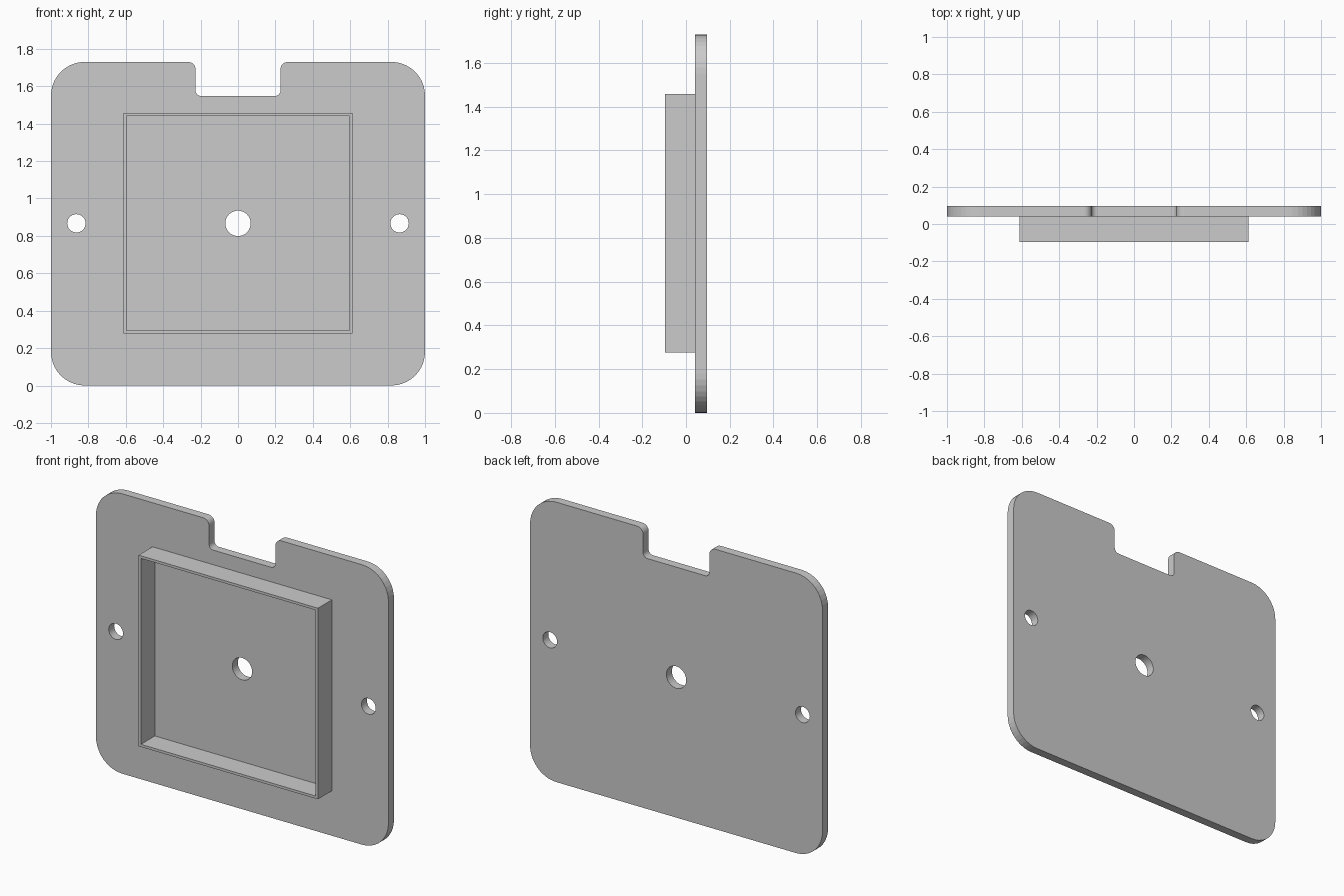
import bpy, bmesh, math
from mathutils import Vector

if "Cube" in bpy.data.objects:
    bpy.data.objects.remove(bpy.data.objects["Cube"])


def rounded(corners, steps=10):
    """Closed outline from (x, z, radius) corners, all right-angled."""
    pts = []
    for i, (x, z, r) in enumerate(corners):
        p = Vector((x, z))
        if r == 0:
            pts.append(p)
            continue
        a = (Vector(corners[i - 1][:2]) - p).normalized()
        b = (Vector(corners[(i + 1) % len(corners)][:2]) - p).normalized()
        centre = p + (a + b) * r
        for k in range(steps + 1):
            t = math.pi / 2 * k / steps
            pts.append(centre - b * r * math.cos(t) - a * r * math.sin(t))
    return pts


def circle(x, z, r, n=32):
    return [Vector((x + r * math.cos(2 * math.pi * k / n),
                    z + r * math.sin(2 * math.pi * k / n))) for k in range(n)]


def rect(hx, z0, z1):
    return [Vector(p) for p in ((-hx, z0), (hx, z0), (hx, z1), (-hx, z1))]


def slab(name, outlines, y0, y1):
    """Filled outlines (inner ones become holes) extruded from y0 to y1."""
    cu = bpy.data.curves.new(name + "_profile", 'CURVE')
    cu.dimensions = '2D'
    cu.fill_mode = 'BOTH'
    cu.extrude = (y1 - y0) / 2
    for pts in outlines:
        sp = cu.splines.new('POLY')
        sp.points.add(len(pts) - 1)
        for q, p in zip(sp.points, pts):
            q.co = (p.x, p.y, 0, 1)
        sp.use_cyclic_u = True
    ob = bpy.data.objects.new(name, cu)
    bpy.context.collection.objects.link(ob)
    ob.rotation_euler.x = math.pi / 2
    ob.location.y = (y0 + y1) / 2
    bpy.ops.object.select_all(action='DESELECT')
    ob.select_set(True)
    bpy.context.view_layer.objects.active = ob
    bpy.ops.object.convert(target='MESH')
    ob = bpy.context.object
    ob.name = name
    # weld the caps to the walls
    bm = bmesh.new()
    bm.from_mesh(ob.data)
    bmesh.ops.remove_doubles(bm, verts=bm.verts, dist=1e-4)
    bmesh.ops.recalc_face_normals(bm, faces=bm.faces)
    for f in bm.faces:
        f.smooth = False
    bm.to_mesh(ob.data)
    bm.free()
    return ob


H, MID = 1.73, 0.867

# Back plate with cable notch, centre hole and two screw holes
plate = rounded([(-1, 0, .18), (1, 0, .18), (1, H, .18),
                 (.227, H, .04), (.227, 1.548, .03),
                 (-.227, 1.548, .03), (-.227, H, .04), (-1, H, .18)])
slab("back_plate",
     [plate, circle(0, MID, .068), circle(-.864, MID, .049), circle(.864, MID, .049)],
     0.041, 0.095)

# Thin raised frame on the front
slab("front_frame", [rect(.613, .277, 1.458), rect(.597, .293, 1.442)], -0.095, 0.041)
